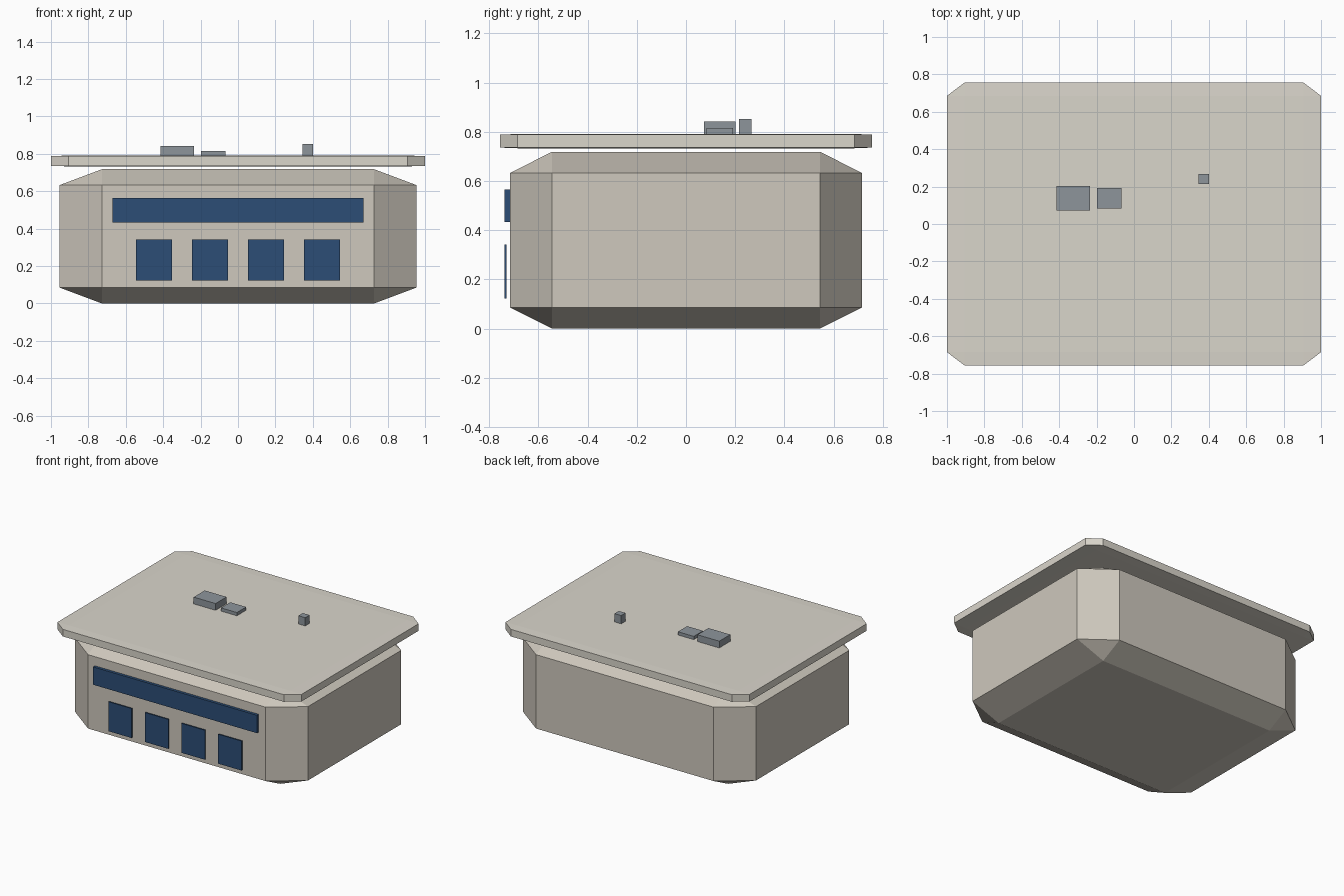
import bpy, bmesh

if "Cube" in bpy.data.objects:
    bpy.data.objects.remove(bpy.data.objects["Cube"])


def material(name, rgb):
    m = bpy.data.materials.new(name)
    m.diffuse_color = (*rgb, 1)
    m.use_nodes = True
    m.node_tree.nodes["Principled BSDF"].inputs["Base Color"].default_value = m.diffuse_color
    return m


stone = material("stone", (0.62, 0.58, 0.51))
roof_tone = material("pale_roof", (0.70, 0.67, 0.60))
glass = material("blue_glass", (0.025, 0.075, 0.18))
metal = material("grey_metal", (0.27, 0.30, 0.33))


def box(name, lo, hi, mat, chamfer=0):
    """Box between two corners; chamfer is a fraction of each dimension."""
    bm = bmesh.new()
    bmesh.ops.create_cube(bm, size=1)
    if chamfer:
        bmesh.ops.bevel(bm, geom=bm.edges[:], offset=chamfer,
                        offset_type='OFFSET', segments=1, affect='EDGES')
    for v in bm.verts:
        v.co = [a + (c + 0.5) * (b - a) for a, b, c in zip(lo, hi, v.co)]
    mesh = bpy.data.meshes.new(name)
    bm.to_mesh(mesh)
    bm.free()
    mesh.materials.append(mat)
    obj = bpy.data.objects.new(name, mesh)
    bpy.context.collection.objects.link(obj)
    return obj


# Chamfered main block and overhanging roof slab with a shadow gap
box("building_body", (-0.955, -0.716, 0), (0.955, 0.716, 0.718), stone, 0.119)
box("roof_slab", (-1, -0.757, 0.733), (1, 0.757, 0.791), roof_tone, 0.0475)

# Long upper window band
box("window_band", (-0.671, -0.737, 0.433), (0.671, -0.714, 0.565), glass)

# Row of four lower panes, standing just off the wall
for i in range(4):
    x = -0.45 + 0.3 * i
    box(f"lower_window_{i + 1}", (x - 0.096, -0.738, 0.123),
        (x + 0.096, -0.729, 0.341), glass)

# Rooftop equipment
box("large_roof_unit", (-0.414, 0.073, 0.789), (-0.235, 0.202, 0.841), metal)
box("small_roof_unit", (-0.198, 0.084, 0.789), (-0.068, 0.192, 0.815), metal)
box("roof_vent", (0.345, 0.215, 0.789), (0.4, 0.266, 0.852), metal)
